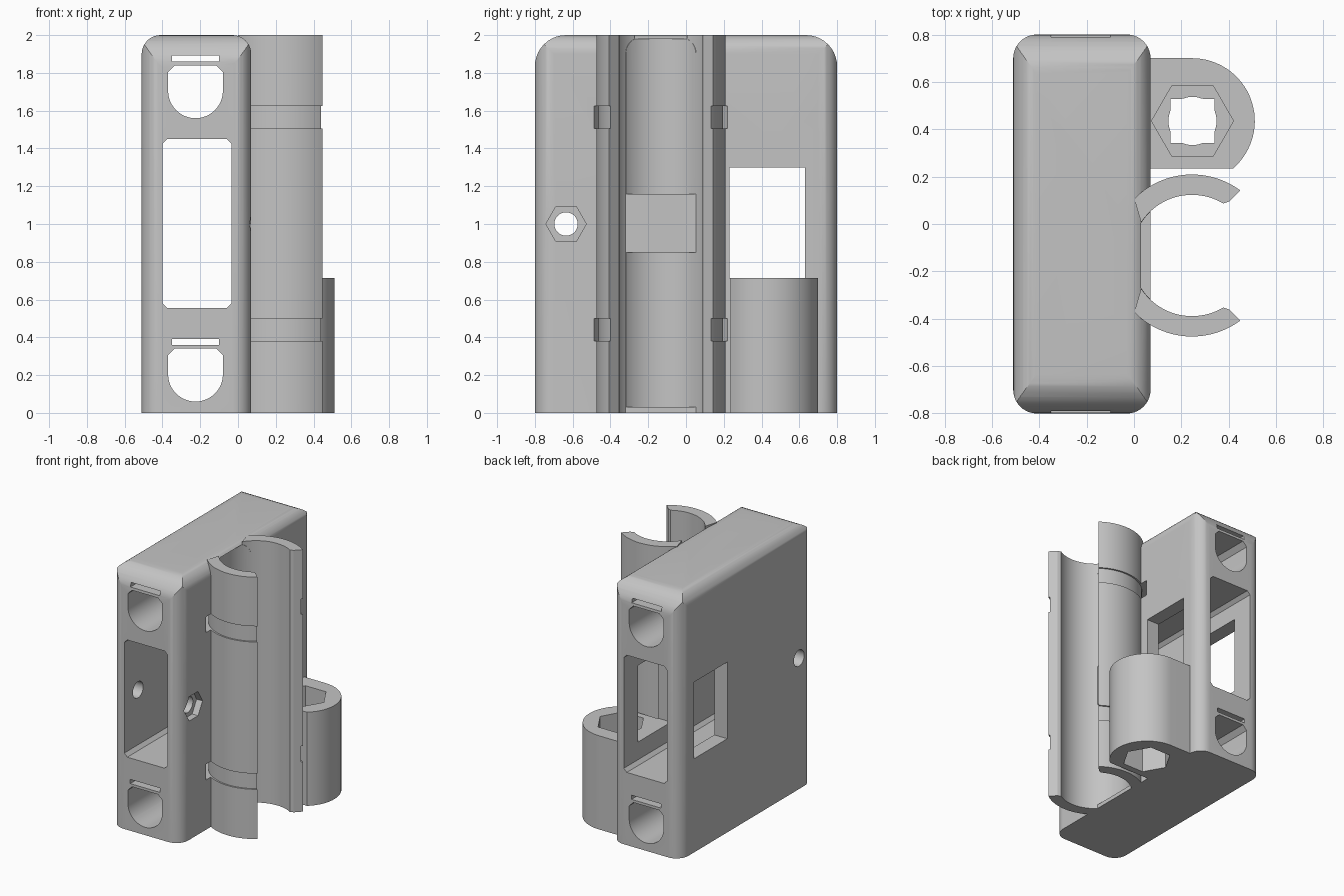
import bpy, bmesh, math

if "Cube" in bpy.data.objects:
    bpy.data.objects.remove(bpy.data.objects["Cube"])

grey = bpy.data.materials.new("plain_grey")
grey.diffuse_color = (0.55, 0.55, 0.55, 1)
grey.use_nodes = True
grey.node_tree.nodes["Principled BSDF"].inputs["Base Color"].default_value = grey.diffuse_color


def prism(name, pts, axis, a, b):
    """Extrude a 2D outline along an axis from a to b."""
    place = {'x': lambda u, v, w: (w, u, v),
             'y': lambda u, v, w: (u, w, v),
             'z': lambda u, v, w: (u, v, w)}[axis]
    bm = bmesh.new()
    face = bm.faces.new([bm.verts.new(place(u, v, a)) for u, v in pts])
    ext = bmesh.ops.extrude_face_region(bm, geom=[face])
    moved = [g for g in ext['geom'] if isinstance(g, bmesh.types.BMVert)]
    shift = [p - q for p, q in zip(place(0, 0, b), place(0, 0, a))]
    bmesh.ops.translate(bm, verts=moved, vec=shift)
    bmesh.ops.recalc_face_normals(bm, faces=bm.faces)
    mesh = bpy.data.meshes.new(name)
    bm.to_mesh(mesh)
    bm.free()
    mesh.materials.append(grey)
    ob = bpy.data.objects.new(name, mesh)
    bpy.context.scene.collection.objects.link(ob)
    return ob


def arc(cx, cy, r, a0, a1, n):
    return [(cx + r * math.cos(math.radians(a0 + (a1 - a0) * i / n)),
             cy + r * math.sin(math.radians(a0 + (a1 - a0) * i / n))) for i in range(n + 1)]


def circle(cx, cy, r, n):
    return arc(cx, cy, r, 0, 360, n)[:-1]


def rect(x0, x1, y0, y1, c=0):
    if not c:
        return [(x0, y0), (x1, y0), (x1, y1), (x0, y1)]
    return [(x0 + c, y0), (x1 - c, y0), (x1, y0 + c), (x1, y1 - c),
            (x1 - c, y1), (x0 + c, y1), (x0, y1 - c), (x0, y0 + c)]


def rounded(x0, x1, y0, y1, r, top_only=False):
    n = 10
    low = [(x0, y0), (x1, y0)] if top_only else (
        arc(x0 + r, y0 + r, r, 180, 270, n) + arc(x1 - r, y0 + r, r, 270, 360, n))
    return low + arc(x1 - r, y1 - r, r, 0, 90, n) + arc(x0 + r, y1 - r, r, 90, 180, n)


def boolean(ob, operation, cutters):
    for c in cutters:
        c.hide_render = True
        m = ob.modifiers.new("cut", 'BOOLEAN')
        m.operation, m.solver, m.object = operation, 'EXACT', c
    bpy.context.view_layer.update()
    done = ob.evaluated_get(bpy.context.evaluated_depsgraph_get())
    mesh = bpy.data.meshes.new_from_object(done)
    ob.modifiers.clear()
    ob.data = mesh


def discard(obs):
    for o in obs:
        bpy.data.objects.remove(o, do_unlink=True)


X0, X1 = -0.51, 0.07
CX, CY = 0.245, -0.133          # clip axis
BX, BY = 0.247, 0.435           # socket axis

# Body block: three rounded extrusions intersected, giving mitred corners
body = prism("body", rounded(X0, X1, -0.8, 0.8, 0.1), 'z', 0, 2)
shapers = [prism("shape", rounded(-0.8, 0.8, 0, 2, 0.165, True), 'x', -1, 1),
           prism("shape", rounded(X0, X1, 0, 2, 0.1, True), 'y', -1, 1)]
boolean(body, 'INTERSECT', shapers)
discard(shapers)

# Strap grooves around the clip
grooves = []
for z in (0.38, 1.505):
    ring = prism("groove", circle(CX, CY, 0.395, 72), 'z', z, z + 0.12)
    core = prism("core", circle(CX, CY, 0.33, 72), 'z', z - 0.1, z + 0.3)
    boolean(ring, 'DIFFERENCE', [core])
    discard([core])
    grooves.append(ring)

# Openings through the body from front to back
cuts = [prism("window", rect(-0.40, -0.035, 0.555, 1.45, 0.025), 'y', -1, 1)]
for z in (0.205, 1.705):
    d_shape = arc(-0.225, z, 0.145, 180, 360, 24) + [
        (-0.08, z + 0.1), (-0.115, z + 0.135), (-0.335, z + 0.135), (-0.37, z + 0.1)]
    cuts.append(prism("d_hole", d_shape, 'y', -1, 1))
    cuts.append(prism("slot", rect(-0.35, -0.10, z + 0.155, z + 0.187), 'y', -1, 1))
# Side window, bolt hole and nut recess
cuts.append(prism("side_window", rect(0.23, 0.63, 0.715, 1.30), 'x', -1, 1))
cuts.append(prism("bolt_hole", circle(-0.635, 1.0, 0.062, 32), 'x', -1, 1))
cuts.append(prism("nut_recess", circle(-0.635, 1.0, 0.107, 6), 'x', 0.02, 0.3))
# Hollow behind the clip, leaving three flat pads
for z0, z1 in ((0.03, 0.85), (1.16, 1.98)):
    cuts.append(prism("hollow", circle(CX, CY, 0.255, 72), 'z', z0, z1))
boolean(body, 'DIFFERENCE', cuts + grooves)
discard(cuts)

# Clip: two mirrored curved jaws with flared lips
clips = []
for s, name in ((1, "clip_jaw_back"), (-1, "clip_jaw_front")):
    outline = (arc(0, 0, 0.342, 53.5, 135.6, 24) + arc(0, 0, 0.256, 147, 59, 26)
               + [(0.158, 0.228)])
    jaw = prism(name, [(CX + x, CY + s * y) for x, y in outline], 'z', 0, 2)
    boolean(jaw, 'DIFFERENCE', grooves)
    clips.append(jaw)
discard(grooves)

# Hexagonal socket with a pierced web inside
edge = math.degrees(math.asin(0.2 / 0.265))
socket = prism("hex_socket", [(0.03, BY + 0.265), (0.03, BY - 0.2)]
               + arc(0.245, BY, 0.265, -edge, 90, 32), 'z', 0, 0.715)
hole = []
for i in range(48):
    t = 2 * math.pi * i / 48
    r = max(0.102, 0.093 / max(abs(math.cos(t)), abs(math.sin(t))))
    hole.append((BX + r * math.cos(t), BY + r * math.sin(t)))
cuts = [prism("hole", hole, 'z', -1, 1),
        prism("hex_top", circle(BX, BY, 0.173, 6), 'z', 0.40, 1),
        prism("hex_bottom", circle(BX, BY, 0.173, 6), 'z', -1, 0.30)]
boolean(socket, 'DIFFERENCE', cuts)
discard(cuts)

# Smooth curved faces, keep edges sharp
bpy.ops.object.select_all(action='DESELECT')
for ob in [body, socket] + clips:
    ob.select_set(True)
bpy.context.view_layer.objects.active = body
bpy.ops.object.shade_smooth_by_angle(angle=math.radians(25))
